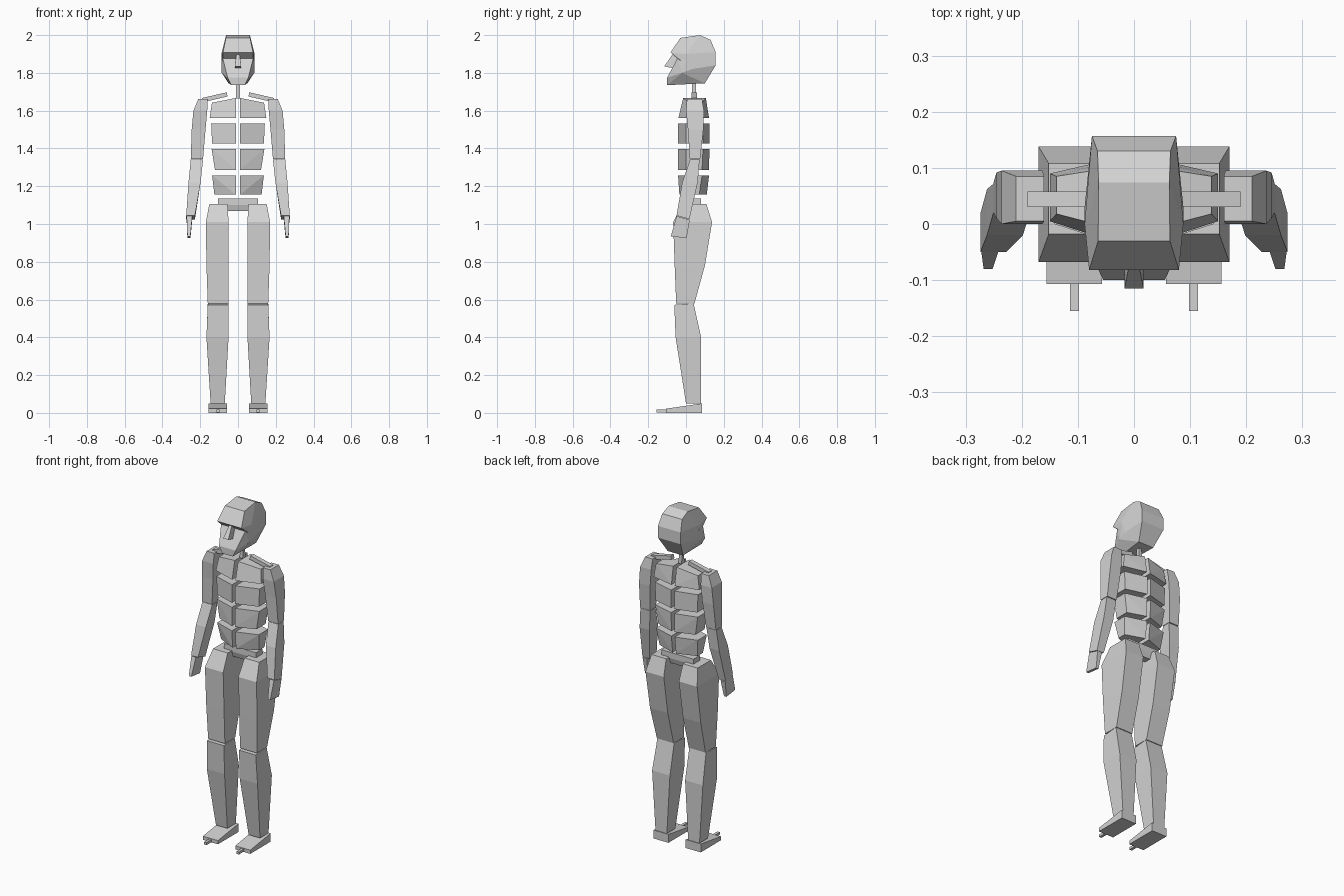
import bpy
import bmesh
import math

default_cube = bpy.data.objects.get("Cube")
if default_cube:
    bpy.data.objects.remove(default_cube, do_unlink=True)

# One plain grey for the whole figure
grey = bpy.data.materials.new("plain_grey")
grey.use_nodes = True
colour = (0.65, 0.65, 0.65, 1)
grey.diffuse_color = colour
grey.node_tree.nodes["Principled BSDF"].inputs["Base Color"].default_value = colour


def finish(name, bm):
    """Turn a bmesh into a flat shaded object."""
    bmesh.ops.recalc_face_normals(bm, faces=bm.faces[:])
    mesh = bpy.data.meshes.new(name)
    bm.to_mesh(mesh)
    bm.free()
    mesh.materials.append(grey)
    obj = bpy.data.objects.new(name, mesh)
    bpy.context.scene.collection.objects.link(obj)
    return obj


def loft(name, sections, side=1):
    """Join rectangles (z, x range, y range); z may be a (front, back) pair."""
    bm = bmesh.new()
    rings = []
    for z, (inner, outer), (front, back) in sections:
        z_front, z_back = z if isinstance(z, tuple) else (z, z)
        corners = [(inner, front, z_front), (outer, front, z_front),
                   (outer, back, z_back), (inner, back, z_back)]
        rings.append([bm.verts.new((x * side, y, h)) for x, y, h in corners])
    bm.faces.new(rings[0])
    bm.faces.new(rings[-1])
    for low, high in zip(rings, rings[1:]):
        for i in range(4):
            j = (i + 1) % 4
            bm.faces.new((low[i], low[j], high[j], high[i]))
    return finish(name, bm)


def hull(name, points):
    """Faceted convex solid around the points."""
    bm = bmesh.new()
    for point in points:
        bm.verts.new(point)
    result = bmesh.ops.convex_hull(bm, input=bm.verts[:])
    loose = [v for v in bm.verts if not v.link_faces]
    bmesh.ops.delete(bm, geom=loose, context="VERTS")
    bmesh.ops.dissolve_limit(bm, angle_limit=math.radians(3),
                             verts=bm.verts[:], edges=bm.edges[:])
    return finish(name, bm)


def both(points):
    """Mirror points across the middle of the body."""
    return [(x * side, y, z) for x, y, z in points for side in (1, -1)]


# Head: skull with overhanging brow, recessed face with jaw, and nose
hull("skull", both([
    (.064, -.03, 1.985), (.063, .074, 2), (.065, .13, 1.975),
    (.075, .157, 1.91), (.075, .157, 1.84),
    (.08, -.082, 1.908), (.088, 0, 1.9), (.088, .03, 1.82),
    (.08, -.045, 1.875)]))
hull("face_and_jaw", both([
    (.08, -.045, 1.877), (.088, 0, 1.87), (.086, -.02, 1.8),
    (.055, -.1, 1.775), (.035, -.1, 1.735), (.05, .1, 1.745),
    (.088, .03, 1.82), (.075, .157, 1.84)]))
hull("nose", both([
    (.008, -.07, 1.9), (.017, -.115, 1.835), (.017, -.07, 1.825),
    (.01, -.04, 1.89)]))

# Neck and pelvis
loft("neck", [(1.665, (-.01, .01), (.03, .055)),
              (1.75, (-.01, .01), (.033, .052))])
loft("pelvis", [(1.068, (-.06, .06), (.03, .07)),
                (1.1, (-.105, .105), (.02, .08)),
                (1.135, (-.105, .105), (.02, .08))])

# Torso rows: bottom and top as (z, inner z lift, outer x, inner y range, outer y range)
torso_rows = {
    "chest": ((1.562, 0, .15, (-.04, .122), (.005, .09)),
              (1.642, .025, .138, (-.015, .105), (.018, .085))),
    "rib": ((1.425, 0, .137, (-.042, .124), (0, .09)),
            (1.532, 0, .142, (-.042, .124), (0, .09))),
    "waist": ((1.287, 0, .122, (-.042, .122), (0, .085)),
              (1.398, 0, .14, (-.042, .124), (0, .09))),
    "belly": ((1.155, 0, .125, (-.035, .11), (.02, .07)),
              (1.258, 0, .137, (-.042, .122), (0, .085))),
}
gap = .011

for label, side in (("left", 1), ("right", -1)):
    for row, ends in torso_rows.items():
        corners = []
        for z, lift, outer, inner_y, outer_y in ends:
            corners += [(gap * side, y, z + lift) for y in inner_y]
            corners += [(outer * side, y, z) for y in outer_y]
        hull(f"{label}_{row}_block", corners)

    # Sloping collarbone
    hull(f"{label}_collarbone", [
        (x * side, y, z) for x, z in ((.055, 1.675), (.06, 1.697),
                                      (.185, 1.645), (.19, 1.667))
        for y in (.03, .058)])

    # Arm
    loft(f"{label}_upper_arm", [
        (1.345, (.185, .25), (.02, .075)),
        (1.5, (.172, .245), (.01, .092)),
        (1.6, (.163, .236), (0, .095)),
        (1.662, (.16, .21), (.005, .085))], side)
    loft(f"{label}_forearm", [
        ((1.045, 1.025), (.228, .274), (-.05, .018)),
        (1.22, (.198, .262), (-.02, .062)),
        (1.342, (.185, .25), (.022, .072))], side)
    loft(f"{label}_hand", [
        ((.935, .925), (.252, .268), (-.08, .003)),
        ((1.042, 1.022), (.242, .272), (-.05, .02))], side)

    # Leg
    loft(f"{label}_thigh", [
        (.58, (.05, .16), (-.052, .045)),
        (.78, (.05, .167), (-.06, .1)),
        (1.01, (.05, .17), (-.068, .138)),
        (1.105, (.055, .152), (-.018, .108))], side)
    loft(f"{label}_shin", [
        (.05, (.07, .145), (0, .08)),
        (.4, (.05, .167), (-.055, .08)),
        ((.572, .58), (.05, .16), (-.062, .04))], side)
    loft(f"{label}_foot", [
        (0, (.057, .156), (-.107, .084)),
        ((.022, .05), (.057, .156), (-.107, .084))], side)
    loft(f"{label}_toe", [
        (.003, (.098, .114), (-.155, -.1)),
        (.018, (.098, .114), (-.155, -.1))], side)
